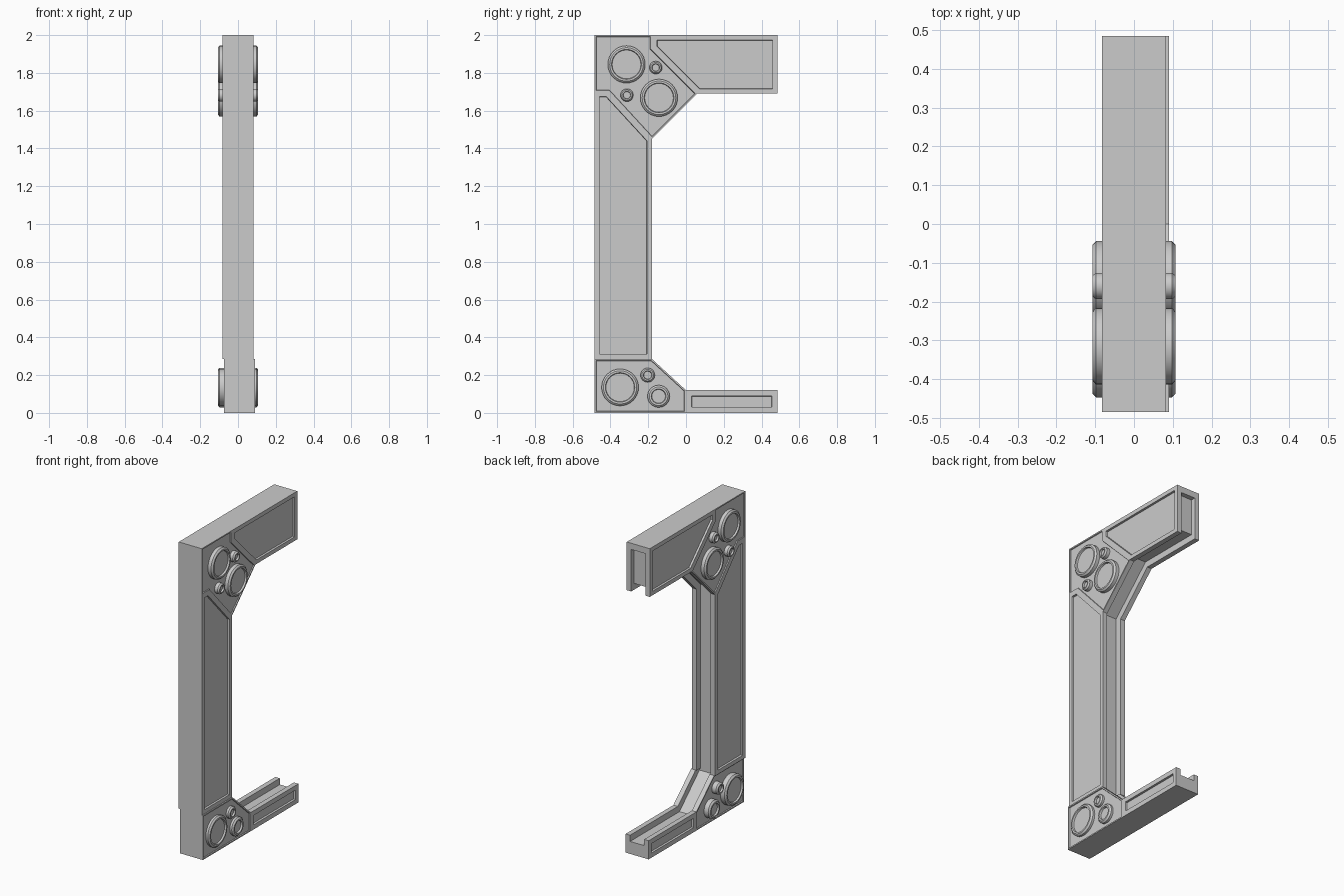
import bpy, bmesh, math
from mathutils import Vector

if "Cube" in bpy.data.objects:
    bpy.data.objects.remove(bpy.data.objects["Cube"])

HALF = 0.082  # half thickness of the frame


def finish(name, bm, smooth=False):
    bmesh.ops.recalc_face_normals(bm, faces=bm.faces[:])
    mesh = bpy.data.meshes.new(name)
    bm.to_mesh(mesh)
    bm.free()
    ob = bpy.data.objects.new(name, mesh)
    bpy.context.collection.objects.link(ob)
    bpy.ops.object.select_all(action='DESELECT')
    ob.select_set(True)
    bpy.context.view_layer.objects.active = ob
    if smooth:
        bpy.ops.object.shade_smooth_by_angle(angle=math.radians(30))
    return ob


def slab(name, cells, half, shift=0.0):
    """Solid slab from joined (y, z) cells; each cell = (points, border, depth)."""
    bm = bmesh.new()
    verts, panels, edges = {}, [], []

    def vert(p, s):
        if (p, s) not in verts:
            verts[(p, s)] = bm.verts.new((s * half + shift, p[0], p[1]))
        return verts[(p, s)]

    for pts, border, depth in cells:
        for s in (-1, 1):
            panels.append((bm.faces.new([vert(p, s) for p in pts]), border, depth))
        edges += list(zip(pts, pts[1:] + pts[:1]))
    for a, b in edges:
        if (b, a) not in edges:
            bm.faces.new([vert(a, -1), vert(b, -1), vert(b, 1), vert(a, 1)])
    bmesh.ops.recalc_face_normals(bm, faces=bm.faces[:])
    # sunken panels on both sides
    for face, border, depth in panels:
        if border:
            bmesh.ops.inset_individual(bm, faces=[face], thickness=border, use_even_offset=True)
            bmesh.ops.inset_individual(bm, faces=[face], thickness=0.002, depth=-depth,
                                       use_even_offset=True)
    return finish(name, bm)


def cut_channel(ob, pts, shift=0.0):
    cutter = slab("channel_cutter", [(pts, 0, 0)], 0.05, shift)
    cutter.hide_render = True
    bpy.context.view_layer.objects.active = ob
    mod = ob.modifiers.new("channel", 'BOOLEAN')
    mod.operation, mod.solver, mod.object = 'DIFFERENCE', 'EXACT', cutter
    bpy.ops.object.modifier_apply(modifier=mod.name)
    bpy.data.objects.remove(cutter)


# Column, upper corner and upper arm
column = [(-0.485, 0.285), (-0.18, 0.285), (-0.18, 1.45), (-0.41, 1.70), (-0.485, 1.70)]
upper_corner = [(-0.485, 1.70), (-0.41, 1.70), (-0.18, 1.45), (0.06, 1.69),
                (-0.18, 1.93), (-0.18, 2.0), (-0.485, 2.0)]
upper_arm = [(-0.18, 1.93), (0.06, 1.69), (0.485, 1.69), (0.485, 2.0), (-0.18, 2.0)]
upper = slab("column_and_upper_arm",
             [(column, 0.026, 0.012), (upper_corner, 0.008, 0.006), (upper_arm, 0.026, 0.012)], HALF)
cut_channel(upper, [(-0.22, 0.2), (0.0, 0.2), (0.0, 1.4), (0.1, 1.6), (0.6, 1.6), (0.6, 1.96),
                    (0.455, 1.96), (0.455, 1.73), (0.043, 1.73), (-0.22, 1.467)])

# Lower corner and lower arm, set slightly to one side
lower_corner = [(-0.485, 0.0), (0.0, 0.0), (0.0, 0.12), (-0.18, 0.285), (-0.485, 0.285)]
lower_arm = [(0.0, 0.0), (0.485, 0.0), (0.485, 0.12), (0.0, 0.12)]
lower = slab("lower_arm", [(lower_corner, 0.008, 0.006), (lower_arm, 0.03, 0.012)], HALF, 0.008)
cut_channel(lower, [(-0.017, 0.08), (0.6, 0.08), (0.6, 0.4), (-0.22, 0.4), (-0.22, 0.27)], 0.008)


# Round bosses with a dished centre
def boss(name, y, z, r, side):
    rim = min(0.01, r * 0.2)
    profile = [(r, 0.06), (r, 0.098), (r - rim, 0.107), (r - 2 * rim, 0.107),
               (r - 2.3 * rim, 0.096), (0, 0.096)]
    bm = bmesh.new()
    vs = [bm.verts.new((side * x, y + rad, z)) for rad, x in profile]
    es = [bm.edges.new(p) for p in zip(vs, vs[1:])]
    bmesh.ops.spin(bm, geom=vs + es, cent=Vector((0, y, z)), axis=Vector((1, 0, 0)),
                   angle=2 * math.pi, steps=32)
    bmesh.ops.remove_doubles(bm, verts=bm.verts[:], dist=1e-5)
    rim_edges = [e for e in bm.edges if e.is_boundary]
    bmesh.ops.holes_fill(bm, edges=rim_edges, sides=0)
    finish(name, bm, smooth=True)


bosses = [("upper_boss", -0.315, 1.845, 0.099), ("upper_boss", -0.143, 1.668, 0.099),
          ("upper_stud", -0.16, 1.828, 0.034), ("upper_stud", -0.313, 1.682, 0.034),
          ("lower_boss", -0.349, 0.135, 0.098), ("lower_boss", -0.145, 0.088, 0.059),
          ("lower_stud", -0.203, 0.20, 0.038)]
for name, y, z, r in bosses:
    for side, label in ((1, "right"), (-1, "left")):
        boss(f"{name}_{label}", y, z, r, side)
